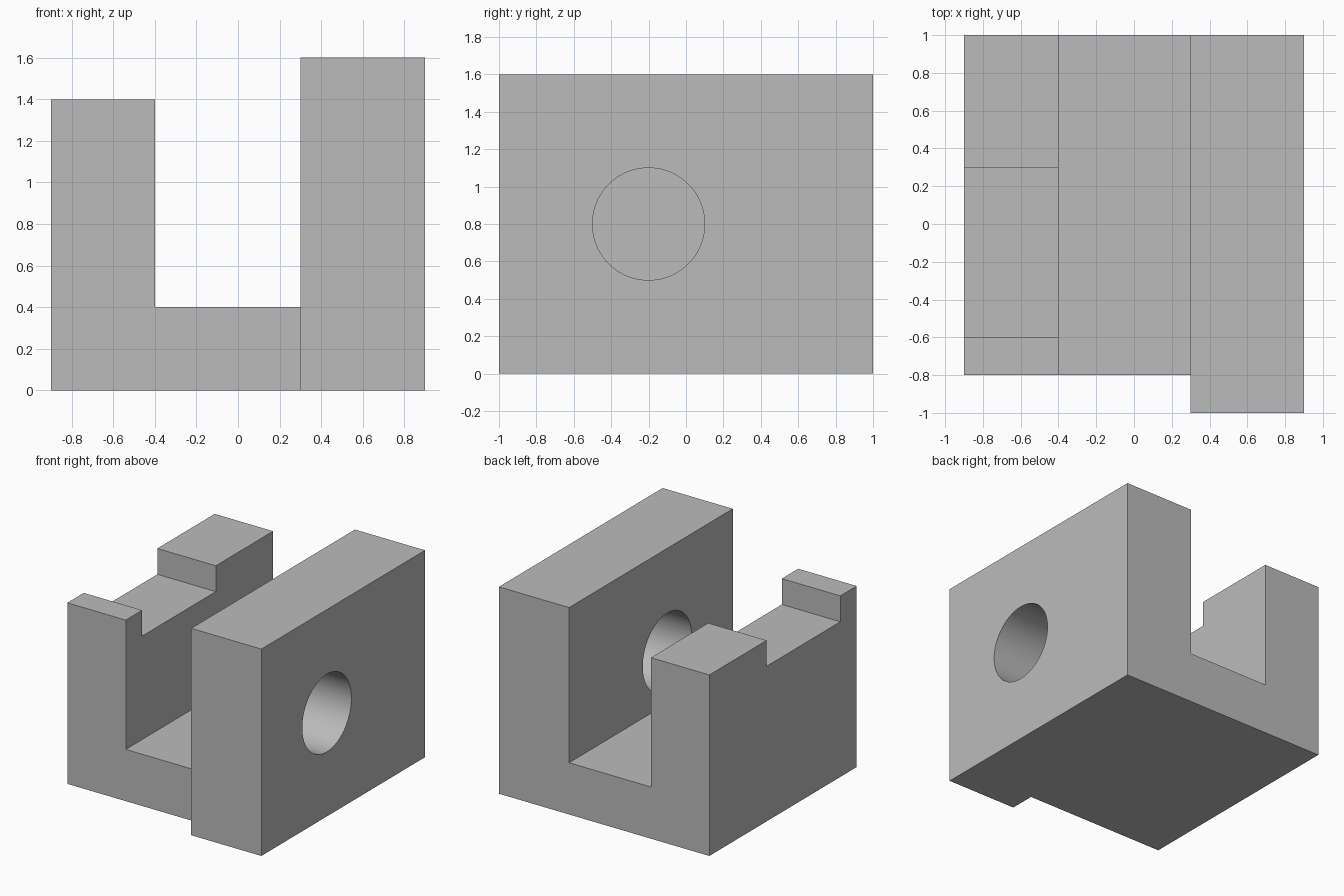
import bpy
import bmesh
import math
from mathutils import Vector

cube = bpy.data.objects.get("Cube")
if cube:
    bpy.data.objects.remove(cube, do_unlink=True)

# Single plain grey material
grey = bpy.data.materials.new("plain grey")
grey.use_nodes = True
colour = (0.5, 0.5, 0.5, 1)
grey.diffuse_color = colour
grey.node_tree.nodes["Principled BSDF"].inputs["Base Color"].default_value = colour


def prism(name, points, direction):
    """Extrude a closed outline of 3D points along a direction."""
    bm = bmesh.new()
    face = bm.faces.new([bm.verts.new(p) for p in points])
    extruded = bmesh.ops.extrude_face_region(bm, geom=[face], use_keep_orig=True)
    moved = [v for v in extruded["geom"] if isinstance(v, bmesh.types.BMVert)]
    bmesh.ops.translate(bm, verts=moved, vec=Vector(direction))
    bmesh.ops.recalc_face_normals(bm, faces=bm.faces)
    mesh = bpy.data.meshes.new(name)
    bm.to_mesh(mesh)
    bm.free()
    mesh.materials.append(grey)
    obj = bpy.data.objects.new(name, mesh)
    bpy.context.collection.objects.link(obj)
    return obj


def box(name, low, high):
    (x0, y0, z0), (x1, y1, z1) = low, high
    outline = [(x0, y0, z0), (x1, y0, z0), (x1, y1, z0), (x0, y1, z0)]
    return prism(name, outline, (0, 0, z1 - z0))


# U-shaped block: low wall, floor and tall wall
profile = [(-0.9, 0), (0.9, 0), (0.9, 1.6), (0.3, 1.6),
           (0.3, 0.4), (-0.4, 0.4), (-0.4, 1.4), (-0.9, 1.4)]
block = prism("channel_block", [(x, -1, z) for x, z in profile], (0, 2, 0))

# Round hole through the tall wall
sides = 96
angles = [math.tau * i / sides for i in range(sides)]
ring = [(0.1, -0.2 + 0.3 * math.cos(a), 0.8 + 0.3 * math.sin(a)) for a in angles]
cutters = [
    prism("hole_cutter", ring, (1, 0, 0)),
    # Notch across the top of the low wall
    box("notch_cutter", (-1.1, -0.6, 1.2), (-0.2, 0.3, 1.6)),
    # Set-back front of the low wall and floor
    box("front_cutter", (-1.1, -1.2, -0.2), (0.3, -0.8, 1.8)),
]

bpy.ops.object.select_all(action="DESELECT")
bpy.context.view_layer.objects.active = block
block.select_set(True)
for cutter in cutters:
    cutter.hide_render = True
    cut = block.modifiers.new(cutter.name, "BOOLEAN")
    cut.operation = "DIFFERENCE"
    cut.solver = "EXACT"
    cut.object = cutter
    bpy.ops.object.modifier_apply(modifier=cut.name)
    bpy.data.objects.remove(cutter, do_unlink=True)

# Smooth bore, crisp edges
bpy.ops.object.shade_smooth_by_angle(angle=math.radians(30))
